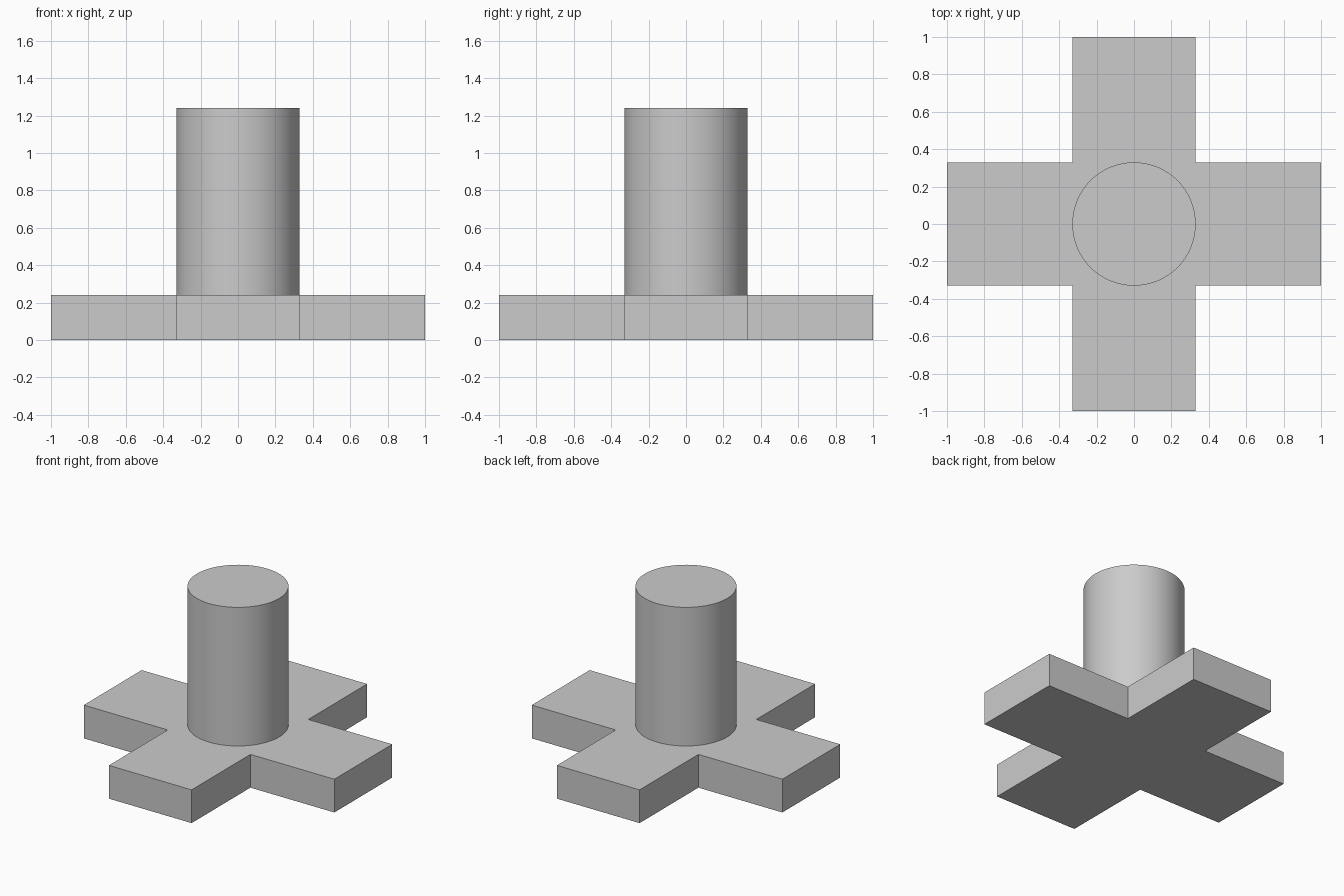
import bpy
import bmesh
import math

if "Cube" in bpy.data.objects:
    bpy.data.objects.remove(bpy.data.objects["Cube"], do_unlink=True)

HALF = 0.33      # half arm width and post radius
BASE_H = 0.24
TOP_Z = 1.24

# Single grey material
grey = bpy.data.materials.new("light_grey")
grey.use_nodes = True
colour = (0.6, 0.6, 0.6, 1.0)
grey.diffuse_color = colour
grey.node_tree.nodes["Principled BSDF"].inputs["Base Color"].default_value = colour

# Cross-shaped base: one arm outline turned four times, then extruded
bm = bmesh.new()
outline = []
for turn in range(4):
    c, s = round(math.cos(turn * math.pi / 2)), round(math.sin(turn * math.pi / 2))
    for x, y in ((HALF, -HALF), (1, -HALF), (1, HALF)):
        outline.append(bm.verts.new((c * x - s * y, s * x + c * y, 0)))
floor = bm.faces.new(outline)
grown = bmesh.ops.extrude_face_region(bm, geom=[floor], use_keep_orig=True)
top_verts = [v for v in grown["geom"] if isinstance(v, bmesh.types.BMVert)]
bmesh.ops.translate(bm, verts=top_verts, vec=(0, 0, BASE_H))
bmesh.ops.recalc_face_normals(bm, faces=bm.faces)
mesh = bpy.data.meshes.new("cross_base")
bm.to_mesh(mesh)
bm.free()
base = bpy.data.objects.new("cross_base", mesh)
bpy.context.collection.objects.link(base)
mesh.materials.append(grey)

# Round post standing on the base
bpy.ops.mesh.primitive_cylinder_add(
    vertices=64, radius=HALF, depth=TOP_Z - BASE_H,
    location=(0, 0, (TOP_Z + BASE_H) / 2))
post = bpy.context.object
post.name = "round_post"
post.data.materials.append(grey)
bpy.ops.object.shade_smooth_by_angle(angle=math.radians(30))
